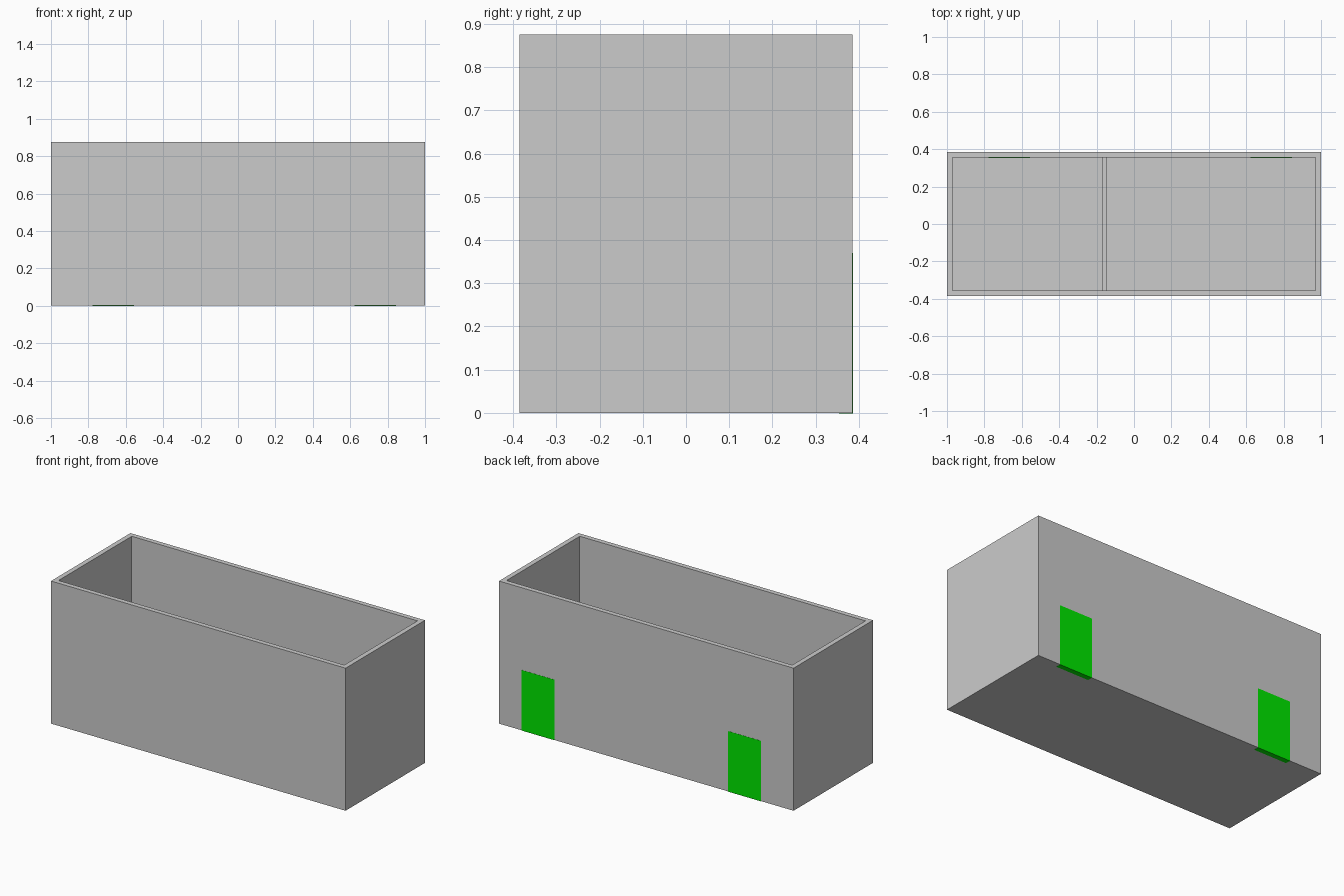
import bpy

if "Cube" in bpy.data.objects:
    bpy.data.objects.remove(bpy.data.objects["Cube"])

L, W, H, T = 2.0, 0.77, 0.875, 0.03   # outer size and wall thickness
EPS = 0.001


def mesh_object(name, verts, faces):
    mesh = bpy.data.meshes.new(name)
    mesh.from_pydata(verts, [], faces)
    obj = bpy.data.objects.new(name, mesh)
    bpy.context.collection.objects.link(obj)
    return obj


def box(name, lo, hi):
    v = [(x, y, z) for x in (lo[0], hi[0]) for y in (lo[1], hi[1]) for z in (lo[2], hi[2])]
    f = [(0, 1, 3, 2), (4, 6, 7, 5), (0, 4, 5, 1), (2, 3, 7, 6), (0, 2, 6, 4), (1, 5, 7, 3)]
    return mesh_object(name, v, f)


def ring(x, y, z):
    return [(-x, -y, z), (x, -y, z), (x, y, z), (-x, y, z)]


# Open-topped shell: outer walls, rim, inner walls and floor
X, Y = L / 2, W / 2
rings = [ring(X, Y, 0), ring(X, Y, H), ring(X - T, Y - T, H), ring(X - T, Y - T, T)]
verts = [p for r in rings for p in r]
faces = [(3, 2, 1, 0), (12, 13, 14, 15)]
for r in range(3):
    for i in range(4):
        j = (i + 1) % 4
        faces.append((4 * r + i, 4 * r + j, 4 * r + 4 + j, 4 * r + 4 + i))
mesh_object("outer_walls_and_floor", verts, faces)

# Low partition between the two rooms
box("partition_wall", (-0.172, -Y + T, T), (-0.145, Y - T, 0.44))

# Green doors through the back wall, one per room
green = bpy.data.materials.new("door_green")
green.diffuse_color = (0.0, 0.8, 0.0, 1.0)
green.use_nodes = True
green.node_tree.nodes["Principled BSDF"].inputs["Base Color"].default_value = green.diffuse_color
for name, x in (("left_room_door", -0.667), ("right_room_door", 0.734)):
    door = box(name, (x - 0.112, Y - T - EPS, -EPS), (x + 0.112, Y + EPS, 0.37))
    door.data.materials.append(green)
